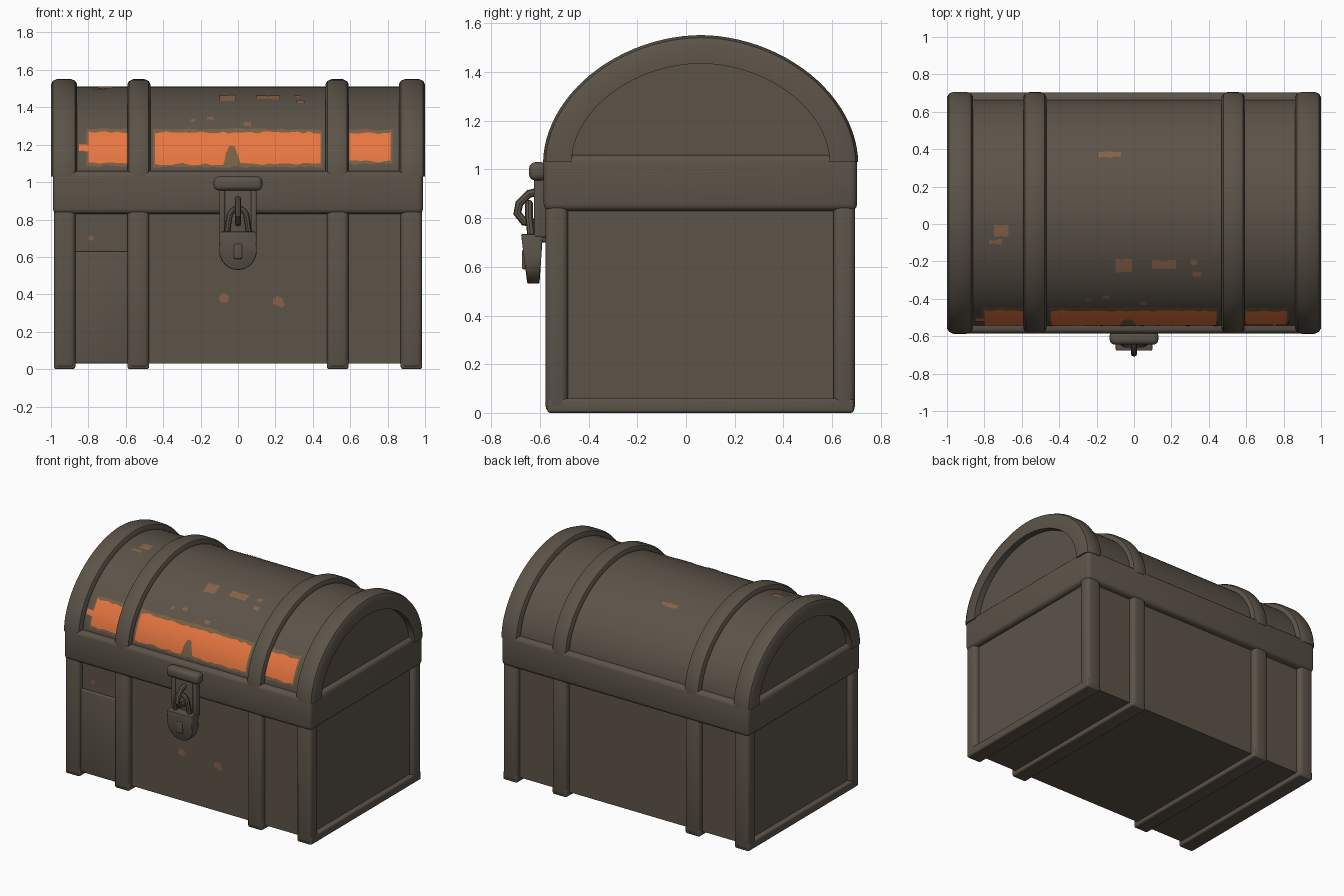
import bpy, bmesh, math, random

if "Cube" in bpy.data.objects:
    bpy.data.objects.remove(bpy.data.objects["Cube"])

random.seed(4)


def material(name, rgb):
    m = bpy.data.materials.new(name)
    m.diffuse_color = (*rgb, 1)
    m.use_nodes = True
    m.node_tree.nodes["Principled BSDF"].inputs["Base Color"].default_value = m.diffuse_color
    return m


WOOD = material("dark_wood", (0.107, 0.087, 0.066))
ORANGE = material("orange_paint", (0.80, 0.18, 0.052))
EDGE = material("worn_paint_edge", (0.19, 0.115, 0.058))
SPOT = material("faded_paint", (0.24, 0.122, 0.065))


def finish(bm, name, mat, recalc=True):
    if recalc:
        bmesh.ops.recalc_face_normals(bm, faces=bm.faces)
    me = bpy.data.meshes.new(name)
    bm.to_mesh(me)
    bm.free()
    ob = bpy.data.objects.new(name, me)
    bpy.context.collection.objects.link(ob)
    me.materials.append(mat)
    return ob


def box(name, x, y, z, bevel=0.0, mat=WOOD):
    bm = bmesh.new()
    bmesh.ops.create_cube(bm, size=1)
    for v in bm.verts:
        v.co = [(r[0] + r[1]) / 2 + c * (r[1] - r[0]) for c, r in zip(v.co, (x, y, z))]
    if bevel:
        bmesh.ops.bevel(bm, geom=bm.edges[:], offset=bevel, segments=3, profile=0.5, affect='EDGES')
    return finish(bm, name, mat)


def tube(name, pts, r):
    cu = bpy.data.curves.new(name, 'CURVE')
    cu.dimensions = '3D'
    cu.bevel_depth, cu.bevel_resolution, cu.use_fill_caps = r, 2, True
    s = cu.splines.new('POLY')
    s.points.add(len(pts) - 1)
    for p, c in zip(s.points, pts):
        p.co = (*c, 1)
    tmp = bpy.data.objects.new(name + "_path", cu)
    me = bpy.data.meshes.new_from_object(tmp)
    bpy.data.objects.remove(tmp)
    ob = bpy.data.objects.new(name, me)
    bpy.context.collection.objects.link(ob)
    me.materials.clear()
    me.materials.append(WOOD)


# Lid arch: slightly flattened half ellipse, t = 0 at the front, pi at the back
P, CY, BASE, A, B = 1.9, 0.06, 1.03, 0.605, 0.48


def arch(t, d=0.0):
    c, s = math.cos(t), max(math.sin(t), 0)
    return (CY - (A + d) * math.copysign(abs(c) ** (2 / P), c), BASE + (B + d) * s ** (2 / P))


def t_from_z(z):
    return math.asin(((z - BASE) / B) ** (P / 2))


def t_from_y(y):
    c = (CY - y) / A
    return math.acos(math.copysign(abs(c) ** (P / 2), c))


def sweep_arch(name, section, n=48, caps=False):
    """Sweep a closed (x, offset) section along the lid arch."""
    bm = bmesh.new()
    rings = []
    for i in range(n + 1):
        ring = []
        for x, d in section:
            y, z = arch(math.pi * i / n, d)
            ring.append(bm.verts.new((x, y, z)))
        rings.append(ring)
    m = len(section)
    for a, b in zip(rings, rings[1:]):
        for k in range(m):
            bm.faces.new((a[k], a[(k + 1) % m], b[(k + 1) % m], b[k]))
    bm.faces.new(rings[0])
    bm.faces.new(rings[-1])
    return finish(bm, name, WOOD)


def rounded(c, w, top, deep):
    return [(c - w, deep), (c - w, top * 0.3), (c - w * 0.85, top * 0.75), (c - w * 0.5, top),
            (c + w * 0.5, top), (c + w * 0.85, top * 0.75), (c + w, top * 0.3), (c + w, deep)]


# Lid shell: solid prism with the arch outline
bm = bmesh.new()
sides = [[bm.verts.new((x, *arch(math.pi * i / 48))) for i in range(49)] for x in (-0.955, 0.955)]
for i in range(49):
    j = (i + 1) % 49
    bm.faces.new((sides[0][i], sides[1][i], sides[1][j], sides[0][j]))
for s in sides:
    bm.faces.new(s)
finish(bm, "lid_shell", WOOD)

# Body and lid rim
box("body", (-0.95, 0.95), (-0.535, 0.655), (0.03, 0.88))
box("lid_rim", (-0.99, 0.99), (-0.585, 0.703), (0.83, 1.06), 0.028)

# Straps and end trims, mirrored left and right
for side, label in ((-1, "left"), (1, "right")):
    sweep_arch(label + "_lid_end_trim", rounded(side * 0.93, 0.07, 0.042, -0.075))
    sweep_arch(label + "_lid_strap", rounded(side * 0.53, 0.062, 0.04, -0.03))
    for part, x0, x1, yo in (("corner_post", 0.87, 0.985, 0), ("body_strap", 0.475, 0.59, 0.0)):
        xr = tuple(sorted((side * x0, side * x1)))
        box(f"{label}_front_{part}", xr, (-0.578, -0.485), (0.004, 0.86), 0.026)
        box(f"{label}_back_{part}", xr, (0.605, 0.695), (0.004, 0.86), 0.026)
        box(f"{label}_bottom_{part}", xr, (-0.57, 0.69), (0.0, 0.06), 0.012)

# Lower plank in the left front bay
box("front_plank", (-0.875, -0.58), (-0.552, -0.52), (0.03, 0.63), 0.008)


def lid_patch(name, x0, x1, t0, t1, d, mat, jitter, cols=10, notch=None):
    """Ragged thin sheet of paint lying on the lid."""
    bm = bmesh.new()
    grid = []
    for i in range(cols + 1):
        x = x0 + (x1 - x0) * i / cols
        lo = t0 + random.uniform(-jitter, jitter)
        hi = t1 + random.uniform(-jitter, jitter)
        if notch and notch[0] < x < notch[1]:
            lo = notch[2]
        grid.append([])
        for k in range(9):
            t = lo + (hi - lo) * k / 8
            grid[-1].append(bm.verts.new((x, *arch(t, d))))
    for a, b in zip(grid, grid[1:]):
        for k in range(8):
            bm.faces.new((a[k], b[k], b[k + 1], a[k + 1]))
    finish(bm, name, mat, recalc=False)


# Three orange paint panels with worn edges on the front of the lid
for name, x0, x1, z0, z1, notch in (
        ("left", -0.80, -0.59, 1.10, 1.265, None),
        ("left_tip", -0.85, -0.79, 1.165, 1.20, None),
        ("middle", -0.445, 0.44, 1.095, 1.262, (-0.075, -0.005, t_from_z(1.19))),
        ("right", 0.595, 0.815, 1.11, 1.26, None)):
    cols = max(3, int((x1 - x0) / 0.03))
    m = 0.0 if name == "left_tip" else 0.02
    lid_patch(name + "_paint_edge", x0 - m / 2, x1 + m / 2, t_from_z(z0 - m * 0.7), t_from_z(z1 + m),
              0.003, EDGE, 0.012, cols)
    lid_patch(name + "_paint", x0, x1, t_from_z(z0), t_from_z(z1), 0.006, ORANGE, 0.014, cols, notch)

# Small faded spots on the lid: x, y, half width, half length
for i, (x, y, w, h) in enumerate((
        (-0.13, 0.37, 0.06, 0.014), (-0.71, -0.035, 0.038, 0.03), (-0.74, -0.095, 0.035, 0.012),
        (-0.055, -0.22, 0.045, 0.035), (0.16, -0.215, 0.065, 0.022), (0.32, -0.205, 0.018, 0.012),
        (0.335, -0.265, 0.022, 0.014), (0.05, -0.42, 0.02, 0.01), (-0.24, -0.40, 0.012, 0.007),
        (-0.15, -0.39, 0.018, 0.008))):
    lid_patch(f"lid_spot_{i}", x - w, x + w, t_from_y(y - h), t_from_y(y + h), 0.004, SPOT, 0.008, 4)

# Small faded spots on the front of the body
for i, (x, z, r) in enumerate(((-0.075, 0.38, 0.027), (0.215, 0.365, 0.028), (0.235, 0.345, 0.016),
                               (-0.785, 0.70, 0.014))):
    bm = bmesh.new()
    ring = []
    for k in range(9):
        a, q = k * math.tau / 9, r * random.uniform(0.8, 1.1)
        ring.append(bm.verts.new((x + q * math.cos(a), -0.539, z + q * math.sin(a))))
    bm.faces.new(ring)
    finish(bm, f"body_spot_{i}", SPOT, recalc=False)

# Hasp: rolled top, plate and side rails
box("hasp_roll", (-0.13, 0.13), (-0.645, -0.57), (0.955, 1.03), 0.025)
box("hasp_plate", (-0.095, 0.095), (-0.612, -0.56), (0.70, 0.98), 0.012)
for side, label in ((-1, "left"), (1, "right")):
    box(label + "_hasp_rail", tuple(sorted((side * 0.07, side * 0.1))), (-0.625, -0.57), (0.72, 0.97), 0.01)

# Staple ring standing out of the hasp
tube("staple_ring", [(0, -0.60, 0.91), (0, -0.645, 0.90), (0, -0.685, 0.86), (0, -0.693, 0.82),
                     (0, -0.665, 0.785), (0, -0.60, 0.78)], 0.017)

# Padlock shackle
shackle = [(-0.06, -0.635, 0.72)]
for k in range(9):
    a = math.pi * (1 - k / 8)
    shackle.append((0.047 * math.cos(a), -0.645, 0.81 + 0.05 * math.sin(a)))
shackle.append((0.06, -0.635, 0.72))
tube("padlock_shackle", shackle, 0.016)

# Padlock body: round bottom, thinner towards the bottom
bm = bmesh.new()
outline = [(0.098, 0.735), (-0.098, 0.735)]
outline += [(0.1 * math.cos(math.pi + math.pi * k / 12), 0.63 + 0.1 * math.sin(math.pi + math.pi * k / 12))
            for k in range(13)]
front, back = [], []
for x, z in outline:
    f = (z - 0.53) / 0.205
    front.append(bm.verts.new((x, -0.652 - 0.026 * f, z)))
    back.append(bm.verts.new((x, -0.602 + 0.014 * f, z)))
bm.faces.new(front)
bm.faces.new(back)
for k in range(len(outline)):
    j = (k + 1) % len(outline)
    bm.faces.new((front[k], front[j], back[j], back[k]))
bmesh.ops.bevel(bm, geom=bm.edges[:], offset=0.007, segments=2, profile=0.5, affect='EDGES')
finish(bm, "padlock_body", WOOD)
box("keyhole_plate", (-0.022, 0.022), (-0.674, -0.655), (0.59, 0.67), 0.006)

# Smooth shading with sharp edges kept
for ob in bpy.context.collection.objects:
    ob.select_set(True)
    bpy.context.view_layer.objects.active = ob
bpy.ops.object.shade_smooth_by_angle(angle=math.radians(35))
